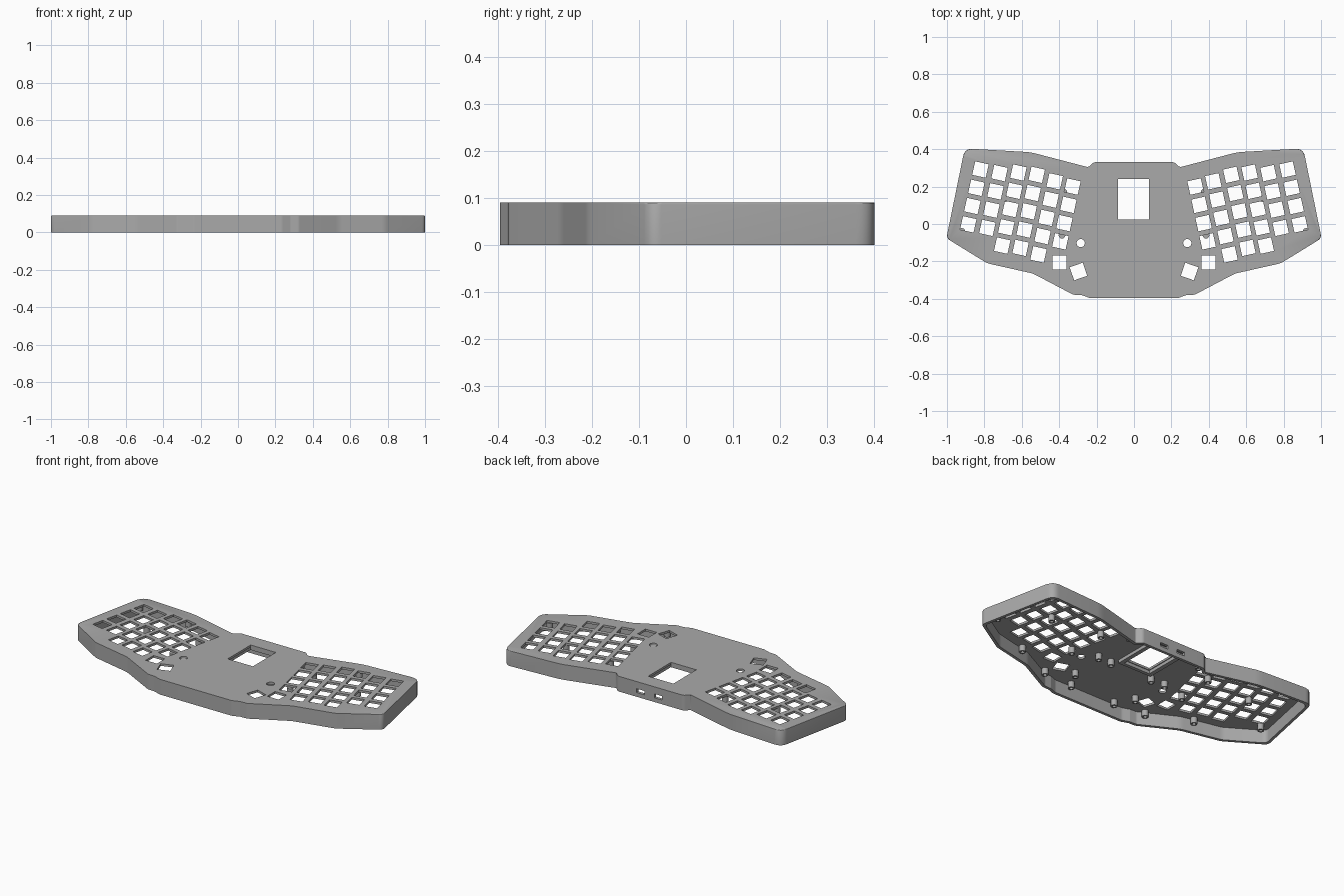
import bpy, bmesh, math
from mathutils import Vector, Matrix

old = bpy.data.objects.get("Cube")
if old:
    bpy.data.objects.remove(old, do_unlink=True)

HEIGHT, PLATE_Z, WALL = 0.09, 0.077, 0.017

grey = bpy.data.materials.new("case grey")
grey.use_nodes = True
grey.diffuse_color = (0.4, 0.4, 0.4, 1)
grey.node_tree.nodes["Principled BSDF"].inputs["Base Color"].default_value = grey.diffuse_color


def make_object(name, bm):
    bmesh.ops.recalc_face_normals(bm, faces=bm.faces)
    mesh = bpy.data.meshes.new(name)
    bm.to_mesh(mesh)
    bm.free()
    mesh.materials.append(grey)
    obj = bpy.data.objects.new(name, mesh)
    bpy.context.collection.objects.link(obj)
    return obj


def prism(bm, points, z0, z1):
    """Closed vertical prism; returns its top face."""
    low = [bm.verts.new((p[0], p[1], z0)) for p in points]
    high = [bm.verts.new((p[0], p[1], z1)) for p in points]
    bm.faces.new(low[::-1])
    for i in range(len(low)):
        j = (i + 1) % len(low)
        bm.faces.new((low[i], low[j], high[j], high[i]))
    return bm.faces.new(high)


def rectangle(x, y, w, h, angle=0):
    turn = Matrix.Rotation(math.radians(angle), 2)
    return [Vector((x, y)) + turn @ Vector((sx * w / 2, sy * h / 2))
            for sx, sy in ((-1, -1), (1, -1), (1, 1), (-1, 1))]


def circle(x, y, r, n=20):
    return [Vector((x + r * math.cos(math.tau * i / n), y + r * math.sin(math.tau * i / n)))
            for i in range(n)]


def box(bm, x0, x1, y0, y1, z0, z1):
    prism(bm, [(x0, y0), (x1, y0), (x1, y1), (x0, y1)], z0, z1)


def rounded(corners, inset=0, steps=6):
    """Outline with mitred inset and rounded corners (counter-clockwise input)."""
    pts = [Vector(c[:2]) for c in corners]
    n = len(pts)
    moved = []
    for i, p in enumerate(pts):
        a, b = (p - pts[i - 1]).normalized(), (pts[(i + 1) % n] - p).normalized()
        na, nb = Vector((-a.y, a.x)), Vector((-b.y, b.x))
        moved.append(p + (na + nb) * inset / (1 + na.dot(nb)))
    out = []
    for i, p in enumerate(moved):
        to_a, to_b = moved[i - 1] - p, moved[(i + 1) % n] - p
        half = to_a.angle(to_b) / 2
        cut = min(corners[i][2] / math.tan(half), 0.45 * to_a.length, 0.45 * to_b.length)
        a, b = p + to_a.normalized() * cut, p + to_b.normalized() * cut
        for k in range(steps + 1):
            t = k / steps
            out.append(a * (1 - t) ** 2 + p * 2 * t * (1 - t) + b * t * t)
    return out


# Outline of one half, front centre to back centre: x, y, corner radius
half = [(0.235, -0.396, 0.04), (0.28, -0.38, 0.01), (0.325, -0.378, 0.03),
        (0.54, -0.265, 0.15), (0.785, -0.21, 0.1), (1.003, -0.076, 0.035),
        (0.905, 0.404, 0.05), (0.553, 0.384, 0.3), (0.243, 0.303, 0.01),
        (0.215, 0.331, 0.03)]
outline = half + [(-x, y, r) for x, y, r in reversed(half)]

# Case body with a softened top rim
bm = bmesh.new()
top = prism(bm, rounded(outline), 0, HEIGHT)
bmesh.ops.bevel(bm, geom=list(top.edges), offset=0.004, segments=2,
                profile=0.5, affect='EDGES')
case = make_object("case_shell", bm)

# Hollow underside
bm = bmesh.new()
prism(bm, rounded(outline, WALL), -0.02, PLATE_Z)
cavity = make_object("cavity_cutter", bm)

# Openings: key columns, thumb keys, knob holes, display and rear ports
KEY, TILT = 0.074, 12.5
step = Matrix.Rotation(math.radians(TILT), 2) @ Vector((0, -0.1))
columns = [(0.821, 0.291, 4), (0.719, 0.272, 4), (0.618, 0.275, 5),
           (0.52, 0.263, 5), (0.424, 0.228, 5), (0.329, 0.2, 4)]
bm = bmesh.new()
for side in (1, -1):
    keys = [(Vector((x, y)) + step * i, TILT) for x, y, count in columns for i in range(count)]
    keys += [(Vector((0.398, -0.205)), 0), (Vector((0.297, -0.254)), -19)]
    for c, angle in keys:
        prism(bm, rectangle(side * c.x, c.y, KEY, KEY, side * angle), 0.05, 0.12)
    prism(bm, circle(side * 0.285, -0.102, 0.022), 0.05, 0.12)
box(bm, -0.085, 0.08, 0.025, 0.24, 0.05, 0.12)
for x in (0.065, -0.05):
    box(bm, x - 0.026, x + 0.026, 0.29, 0.36, 0.025, 0.048)
openings = make_object("opening_cutter", bm)

for cutter in (cavity, openings):
    cutter.hide_render = True
    mod = case.modifiers.new(cutter.name, 'BOOLEAN')
    mod.operation, mod.solver, mod.object = 'DIFFERENCE', 'EXACT', cutter
bpy.context.view_layer.update()
cut_mesh = bpy.data.meshes.new_from_object(
    case.evaluated_get(bpy.context.evaluated_depsgraph_get()))
case.modifiers.clear()
case.data = cut_mesh
for cutter in (cavity, openings):
    bpy.data.objects.remove(cutter, do_unlink=True)

# Raised frame around the display on the underside
bm = bmesh.new()
z0, z1 = 0.058, PLATE_Z + 0.002
box(bm, -0.115, -0.09, 0.0, 0.27, z0, z1)
box(bm, 0.085, 0.11, 0.0, 0.27, z0, z1)
box(bm, -0.09, 0.085, 0.0, 0.02, z0, z1)
box(bm, -0.09, 0.085, 0.245, 0.27, z0, z1)
make_object("display_frame", bm)

# Screw posts under the plate, each with a blind hole
posts = [(0.6, -0.215), (0.35, -0.325), (0.15, -0.345), (0.21, -0.24), (0.92, -0.04),
         (0.89, 0.35), (0.56, 0.335), (0.23, -0.02), (0.14, -0.025), (0.375, 0.17),
         (0.385, -0.06), (0.69, 0.135), (0.24, 0.25)]
bm = bmesh.new()
for x, y in posts:
    for side in (1, -1):
        prism(bm, circle(side * x, y, 0.018, 16), 0.04, PLATE_Z + 0.002)
bm.normal_update()
ends = [f for f in bm.faces if f.normal.z < -0.9]
bmesh.ops.inset_individual(bm, faces=ends, thickness=0.008)
rims = bmesh.ops.extrude_discrete_faces(bm, faces=ends)["faces"]
bmesh.ops.translate(bm, verts=[v for f in rims for v in f.verts], vec=(0, 0, 0.025))
screw_posts = make_object("screw_posts", bm)

# Smooth the rounded walls, keep hard edges
bpy.ops.object.select_all(action='DESELECT')
for obj in (case, screw_posts):
    obj.select_set(True)
bpy.context.view_layer.objects.active = case
bpy.ops.object.shade_smooth_by_angle(angle=math.radians(30))
